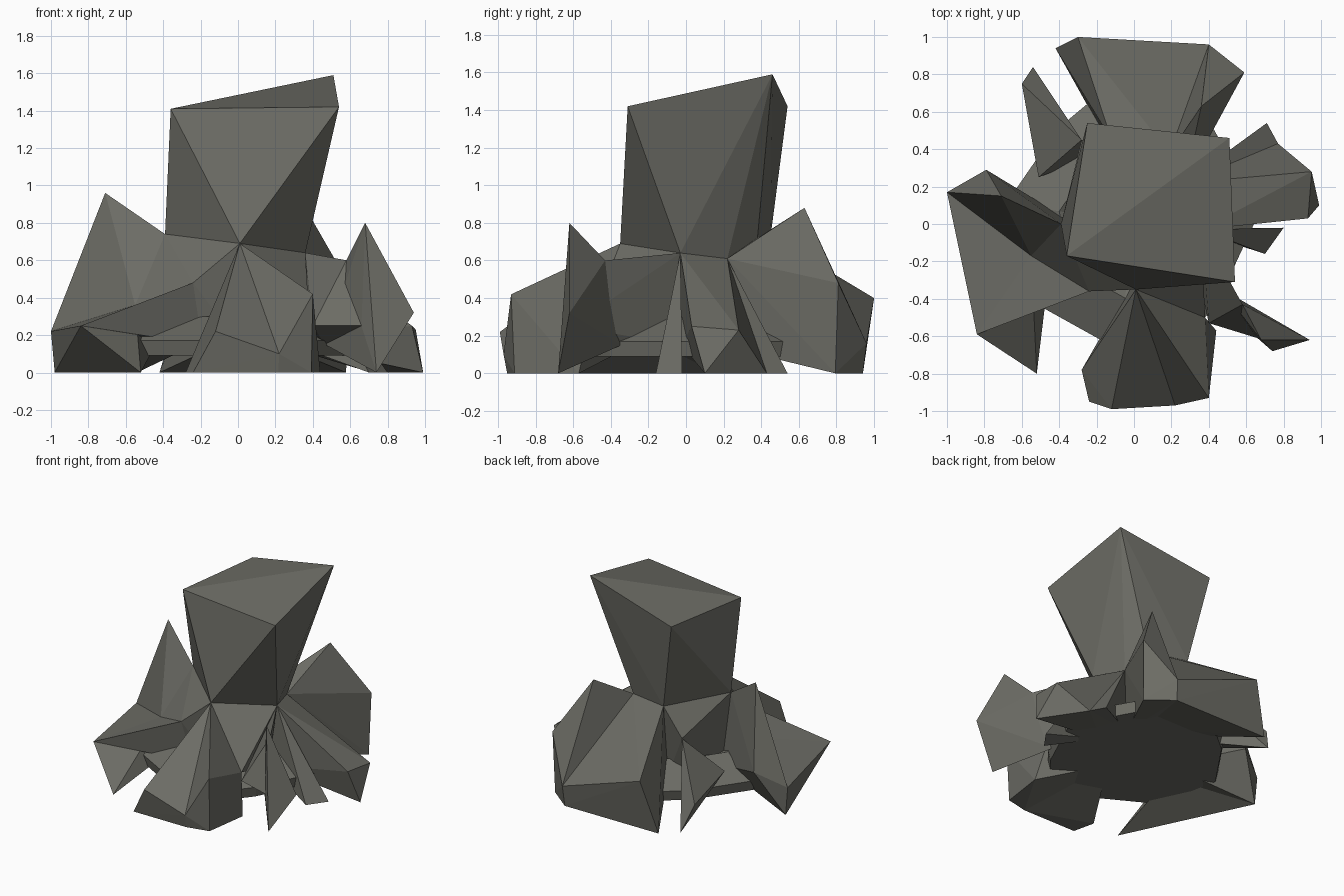
import bpy, bmesh

if "Cube" in bpy.data.objects:
    bpy.data.objects.remove(bpy.data.objects["Cube"])

mat = bpy.data.materials.new("dark_wood")
mat.diffuse_color = (0.15, 0.15, 0.13, 1)
mat.use_nodes = True
mat.node_tree.nodes["Principled BSDF"].inputs["Base Color"].default_value = mat.diffuse_color


def chunk(name, pts):
    """Faceted solid wrapped around a few corner points."""
    bm = bmesh.new()
    for p in pts:
        bm.verts.new(p)
    bmesh.ops.convex_hull(bm, input=bm.verts)
    loose = [v for v in bm.verts if not v.link_faces]
    bmesh.ops.delete(bm, geom=loose, context='VERTS')
    bmesh.ops.recalc_face_normals(bm, faces=bm.faces)
    me = bpy.data.meshes.new(name)
    bm.to_mesh(me)
    bm.free()
    me.materials.append(mat)
    ob = bpy.data.objects.new(name, me)
    bpy.context.collection.objects.link(ob)
    return ob


def inward(p, k, z):
    """Corner p pulled towards the middle and set to height z."""
    return (p[0] * k, p[1] * k, z)


def drop(p):
    """Ground corner just inside a root tip."""
    return inward(p, .98, 0)


roots = []


def root(name, heads, tips=(), feet=()):
    """Root from its upper corners out to tips and ground feet."""
    under = [inward(h, .8, .15) for h in heads]
    roots.append(chunk(name, [*heads, *under, *tips, *[(f[0], f[1], 0) for f in feet]]))


# Collar where the trunk meets the roots
front, right, right_back = (.01, -.35, .69), (.36, -.03, .64), (.27, .22, .61)
back, back_left, left = (.19, .38, .72), (-.12, .45, .73), (-.39, .0, .74)
collar = [front, right, right_back, back, back_left, left]

# Slanted, flaring trunk
trunk = chunk("stump", collar + [
    (-.36, -.17, 1.41), (.54, -.31, 1.42), (.51, .46, 1.59), (-.25, .54, 1.42)])
root("core", collar)

# Left side: tall spike, wide apron and the root folding to the front
notch, knee = (-.55, -.17, .36), (-.24, -.36, .48)
elbow, toe, left_toe = (-.84, -.59, .25), (-1, .17, .22), (-.52, -.8)
root("left_root_spike", [left, notch],
     [(-.71, .15, .96), toe, (-.79, .29, .33)], [drop(toe)])
root("left_root_apron", [notch], [elbow, toe], [drop(toe), left_toe])
root("front_left_root", [knee, notch], [elbow])
root("left_saddle", [left, front, notch, knee])

# Front: broad half and raised right half, with a groove between
tip, groove, crest = (-.12, -.99, .22), (.22, -.97, .10), (.40, -.93, .42)
flank = (.38, -.5, .3)
root("front_root", [front], [tip, groove], [(-.28, -.78), (-.24, -.95), drop(groove)])
root("front_root_ridge", [front], [groove, crest, flank],
     [drop(crest), drop(groove), (.44, -.57)])
root("front_saddle", [front, right], [flank])

# Front right: thick root with an upright spike
shoulder, bend = (.58, -.43, .60), (.66, -.61, .25)
root("front_right_root", [right, shoulder], [bend, (.40, -.53, .25)])
root("front_right_spike", [shoulder], [(.68, -.62, .80), (.94, -.62, .32), bend],
     [(.74, -.68)])

# Right: main root and two low toes
right_toe = (.99, .10)
root("right_root", [right, right_back], [(.95, .28, .23), (.93, .03, .25)],
     [right_toe, (.77, .43)])
root("right_root_side_toe", [right_back], feet=[(.71, .54), (.77, .43)])
root("right_root_low_toe", [right], feet=[(.80, -.02), (.70, -.16)])

# Back: peaked half and broad half
hump, corner, heel = (.36, .63, .88), (.59, .81, .48), (.40, .96, .16)
back_tip = (-.30, 1, .40)
root("back_root_spike", [right_back, back, hump], [corner, heel], [drop(corner), drop(heel)])
root("back_root", [back, back_left], [back_tip, heel], [(-.42, .94), drop(heel)])

# Back left: thin root
hip, thin_tip = (-.28, .45, .52), (-.60, .75, .2)
root("back_left_root", [hip], [thin_tip, (-.51, .25, .25)], [(-.54, .84)])
root("back_left_saddle", [back_left, left, hip])

# Low webs filling the gaps between neighbouring roots
ring = [tip, crest, bend, right_toe, corner, back_tip, thin_tip, toe, elbow]
for a, b in zip(ring, ring[1:] + ring[:1]):
    roots.append(chunk("root_web", [(0, 0, .09)] + [
        inward(p, k, z) for p in (a, b) for k, z in ((.4, .3), (.68, .17), (.66, .09))]))

# Merge the roots into the trunk so no inner walls remain
group = bpy.data.collections.new("root_parts")
bpy.context.scene.collection.children.link(group)
for r in roots:
    bpy.context.collection.objects.unlink(r)
    group.objects.link(r)
    r.hide_render = True
mod = trunk.modifiers.new("merge_roots", 'BOOLEAN')
mod.operation = 'UNION'
mod.operand_type = 'COLLECTION'
mod.collection = group
mod.solver = 'EXACT'
mod.use_self = True
bpy.context.view_layer.objects.active = trunk
trunk.select_set(True)
bpy.ops.object.modifier_apply(modifier=mod.name)
for r in roots:
    bpy.data.objects.remove(r)
bpy.data.collections.remove(group)
